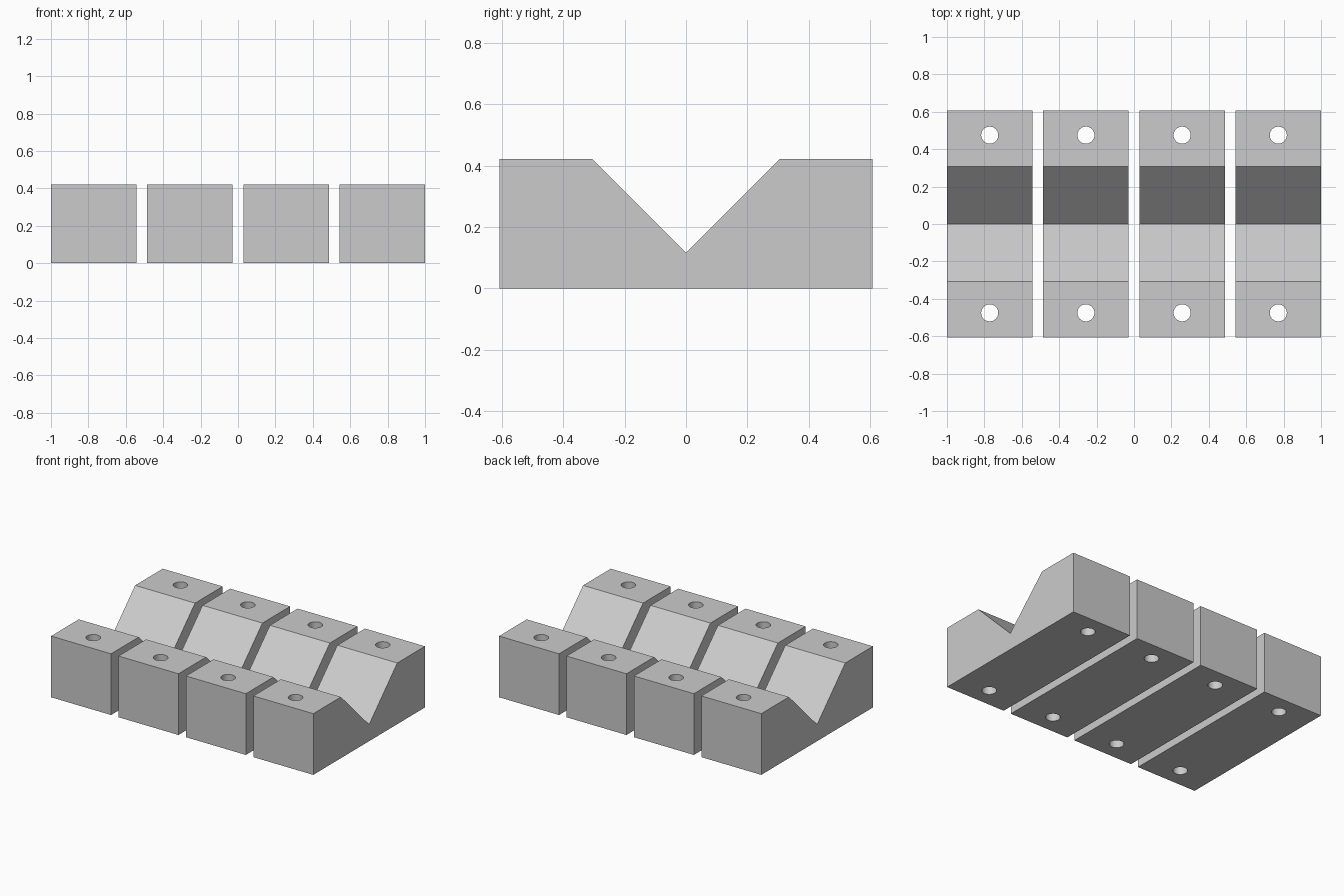
import bpy, bmesh

if "Cube" in bpy.data.objects:
    bpy.data.objects.remove(bpy.data.objects["Cube"])

WIDTH, PITCH = 0.4571, 0.5143      # block size along x and spacing
HALF_D, HEIGHT = 0.608, 0.422      # half depth and height
V_HALF, V_BOTTOM = 0.307, 0.115    # V groove
HOLE_Y, HOLE_R = 0.475, 0.0457     # screw holes

grey = bpy.data.materials.new("grey")
grey.diffuse_color = (0.6, 0.6, 0.6, 1)
grey.use_nodes = True
grey.node_tree.nodes["Principled BSDF"].inputs["Base Color"].default_value = grey.diffuse_color


def add_object(name, bm):
    bmesh.ops.recalc_face_normals(bm, faces=bm.faces)
    mesh = bpy.data.meshes.new(name)
    bm.to_mesh(mesh)
    bm.free()
    mesh.materials.append(grey)
    obj = bpy.data.objects.new(name, mesh)
    bpy.context.collection.objects.link(obj)
    return obj


def v_block(name, x):
    # side profile extruded along x
    profile = [(-HALF_D, 0), (HALF_D, 0), (HALF_D, HEIGHT), (V_HALF, HEIGHT),
               (0, V_BOTTOM), (-V_HALF, HEIGHT), (-HALF_D, HEIGHT)]
    bm = bmesh.new()
    face = bm.faces.new([bm.verts.new((x - WIDTH / 2, y, z)) for y, z in profile])
    side = bmesh.ops.extrude_face_region(bm, geom=[face])
    verts = [v for v in side["geom"] if isinstance(v, bmesh.types.BMVert)]
    bmesh.ops.translate(bm, verts=verts, vec=(WIDTH, 0, 0))
    block = add_object(name, bm)

    # vertical screw holes at front and back
    for y in (-HOLE_Y, HOLE_Y):
        bm = bmesh.new()
        bmesh.ops.create_cone(bm, cap_ends=True, segments=32, radius1=HOLE_R,
                              radius2=HOLE_R, depth=HEIGHT * 2)
        bmesh.ops.translate(bm, verts=bm.verts, vec=(x, y, HEIGHT / 2))
        cutter = add_object("hole_cutter", bm)
        cutter.hide_render = True
        mod = block.modifiers.new("hole", 'BOOLEAN')
        mod.operation, mod.solver, mod.object = 'DIFFERENCE', 'EXACT', cutter
        bpy.context.view_layer.objects.active = block
        bpy.ops.object.modifier_apply(modifier=mod.name)
        bpy.data.objects.remove(cutter)

    bpy.ops.object.select_all(action='DESELECT')
    block.select_set(True)
    bpy.ops.object.shade_smooth_by_angle()


# row of four blocks
for i in range(4):
    v_block(f"v_block_{i + 1}", (i - 1.5) * PITCH)
